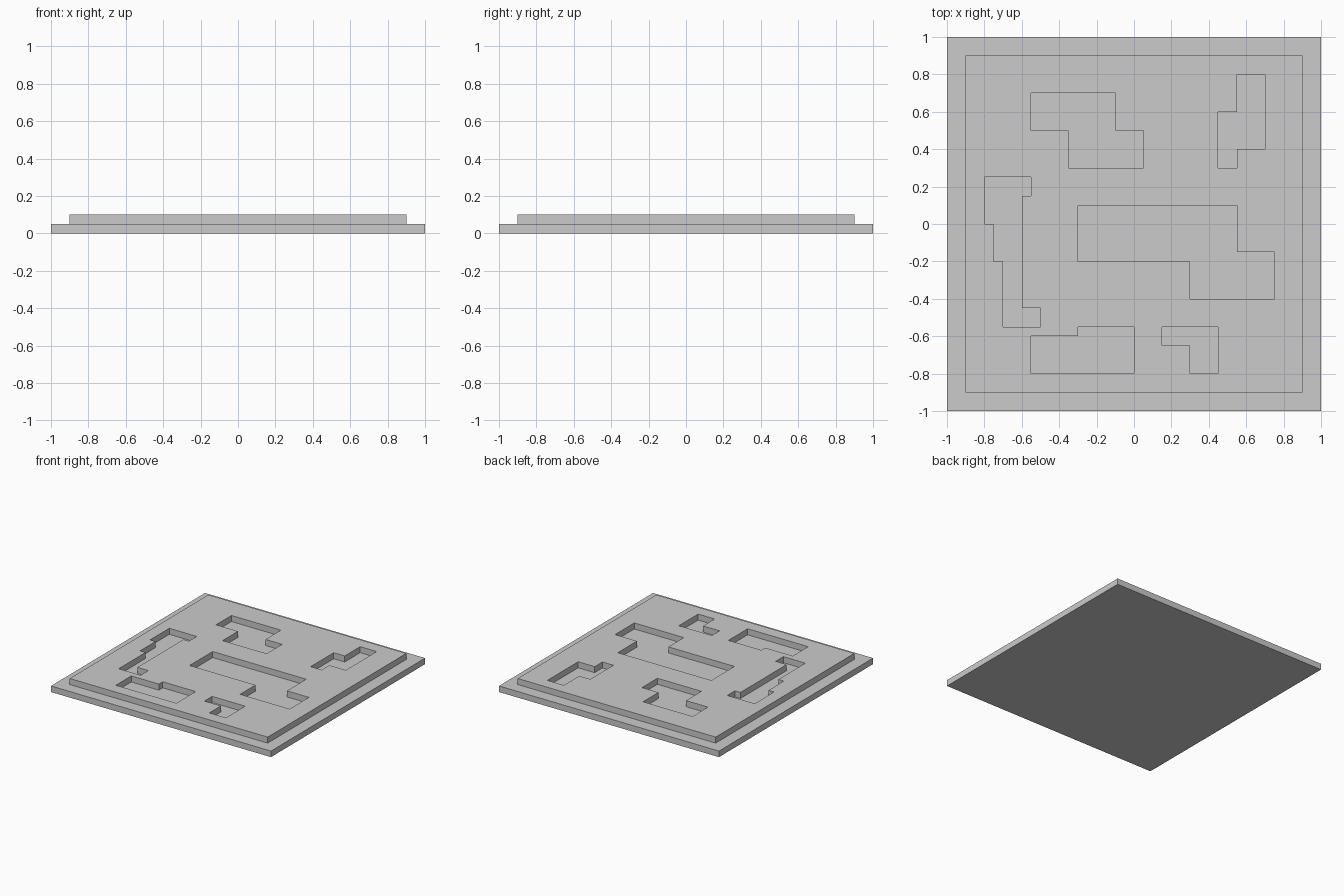
import bpy

if "Cube" in bpy.data.objects:
    bpy.data.objects.remove(bpy.data.objects["Cube"])

# Base plate
bpy.ops.mesh.primitive_cube_add(size=1, location=(0, 0, 0.025))
base = bpy.context.object
base.name = "base_plate"
base.scale = (2, 2, 0.05)
bpy.ops.object.transform_apply(location=False, rotation=False, scale=True)

# Outlines of the upper plate's cut-outs
border = [(-.9, -.9), (.9, -.9), (.9, .9), (-.9, .9)]
cutouts = [
    # back left
    [(-.55, .7), (-.1, .7), (-.1, .5), (.05, .5), (.05, .3), (-.35, .3), (-.35, .5), (-.55, .5)],
    # back right
    [(.55, .8), (.7, .8), (.7, .4), (.55, .4), (.55, .3), (.45, .3), (.45, .6), (.55, .6)],
    # left
    [(-.8, .25), (-.55, .25), (-.55, .15), (-.6, .15), (-.6, -.45), (-.5, -.45),
     (-.5, -.55), (-.7, -.55), (-.7, -.2), (-.75, -.2), (-.75, 0), (-.8, 0)],
    # centre
    [(-.3, .1), (.55, .1), (.55, -.15), (.75, -.15), (.75, -.4), (.3, -.4), (.3, -.2), (-.3, -.2)],
    # front left
    [(-.55, -.6), (-.3, -.6), (-.3, -.55), (0, -.55), (0, -.8), (-.55, -.8)],
    # front right
    [(.15, -.55), (.45, -.55), (.45, -.8), (.3, -.8), (.3, -.65), (.15, -.65)],
]

# Upper plate: filled profile with holes, extruded
curve = bpy.data.curves.new("upper_plate", 'CURVE')
curve.dimensions = '2D'
curve.fill_mode = 'BOTH'
curve.extrude = 0.025
for outline in [border] + cutouts:
    spline = curve.splines.new('POLY')
    spline.points.add(len(outline) - 1)
    for point, (x, y) in zip(spline.points, outline):
        point.co = (x, y, 0, 1)
    spline.use_cyclic_u = True
    spline.use_smooth = False

upper = bpy.data.objects.new("upper_plate", curve)
upper.location.z = 0.075
bpy.context.collection.objects.link(upper)
bpy.ops.object.select_all(action='DESELECT')
upper.select_set(True)
bpy.context.view_layer.objects.active = upper
bpy.ops.object.convert(target='MESH')
bpy.ops.object.shade_flat()
